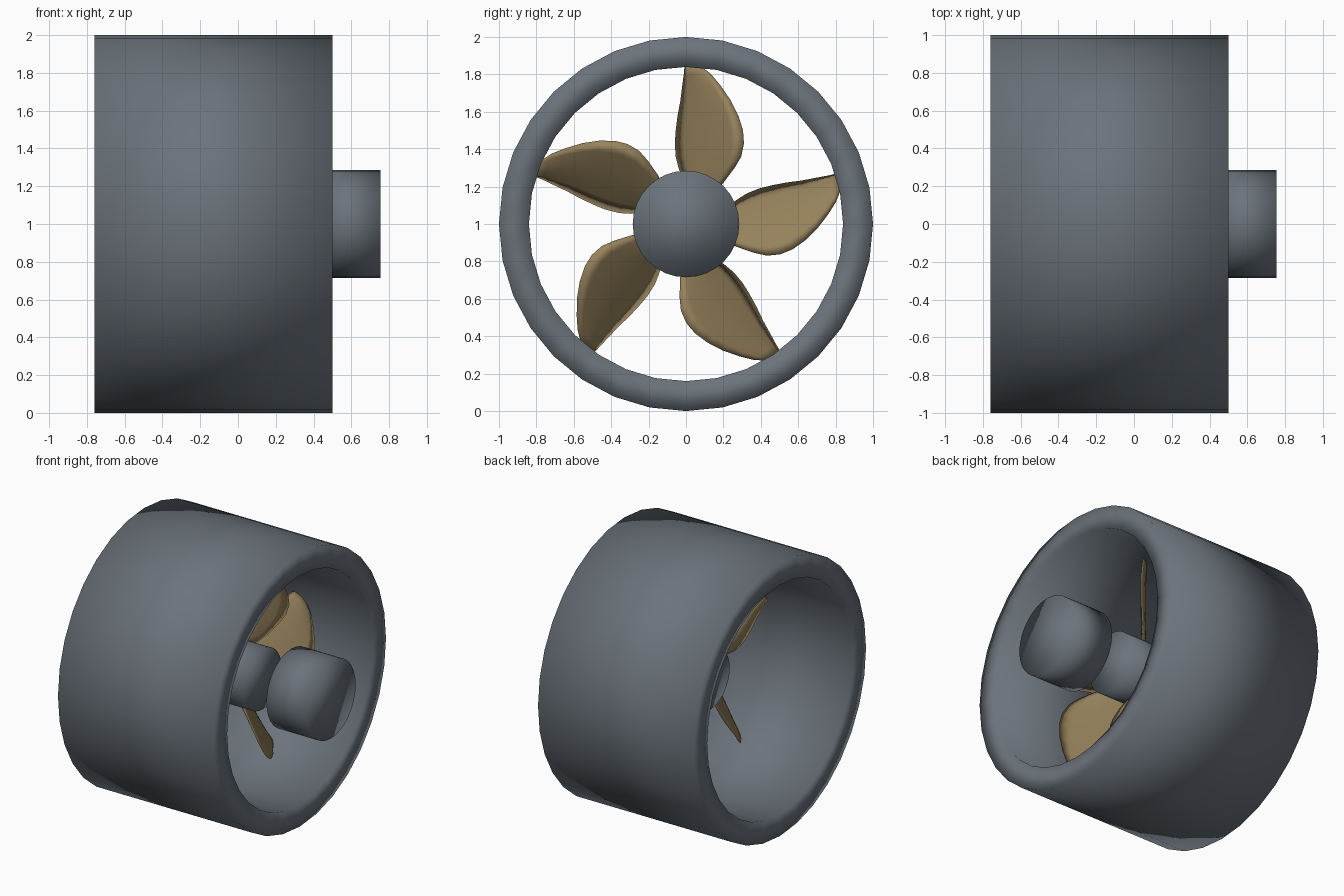
import bpy, bmesh, math
from mathutils import Matrix, Vector

cube = bpy.data.objects.get("Cube")
if cube:
    bpy.data.objects.remove(cube, do_unlink=True)

AXIS = Vector((0, 0, 1))  # the rotation axis runs along x at this height


def make_material(name, rgb):
    mat = bpy.data.materials.new(name)
    mat.use_nodes = True
    color = (*rgb, 1)
    mat.diffuse_color = color
    mat.node_tree.nodes["Principled BSDF"].inputs["Base Color"].default_value = color
    return mat


steel = make_material("slate grey", (0.147, 0.171, 0.198))
bronze = make_material("bronze", (0.305, 0.223, 0.107))


def finish(bm, name, mat):
    bmesh.ops.recalc_face_normals(bm, faces=bm.faces)
    for face in bm.faces:
        face.smooth = True
    mesh = bpy.data.meshes.new(name)
    bm.to_mesh(mesh)
    bm.free()
    mesh.materials.append(mat)
    obj = bpy.data.objects.new(name, mesh)
    obj.location = AXIS
    bpy.context.collection.objects.link(obj)
    return obj


def bridge(bm, a, b):
    for i in range(len(a)):
        j = (i + 1) % len(a)
        bm.faces.new((a[i], a[j], b[j], b[i]))


def lathe(name, profile, hollow=False, sides=32):
    """Turn (x, radius) points around the x axis."""
    bm = bmesh.new()
    rings = []
    for x, r in profile:
        angles = [math.tau * i / sides for i in range(sides)]
        rings.append([bm.verts.new((x, r * math.sin(a), r * math.cos(a))) for a in angles])
    for a, b in zip(rings, rings[1:]):
        bridge(bm, a, b)
    if hollow:
        bridge(bm, rings[-1], rings[0])
    else:
        bm.faces.new(rings[0])
        bm.faces.new(rings[-1])
    return finish(bm, name, steel)


# Duct ring, hub and nose cylinder
lathe("duct_ring", [(-0.76, 1), (0.5, 1), (0.5, 0.84), (-0.76, 0.84)], hollow=True)
lathe("hub", [(-0.2, 0.22), (0.2, 0.22)])
lathe("nose_cylinder", [(0.43, 0.285), (0.755, 0.285)])

# Blade sections: height, trailing edge y, leading edge y
SECTIONS = [(0.14, 0.02, 0.12), (0.22, -0.01, 0.2), (0.3, -0.04, 0.26),
            (0.36, -0.055, 0.295), (0.43, -0.06, 0.31), (0.5, -0.055, 0.305),
            (0.58, -0.045, 0.28), (0.66, -0.03, 0.24), (0.74, -0.02, 0.185),
            (0.8, -0.012, 0.135), (0.845, -0.008, 0.08)]
STEPS = 6


def make_blade(index):
    """Pitched lens-shaped blade, turned into place around the axis."""
    bm = bmesh.new()
    rings = []
    for z, start, end in SECTIONS:
        ring = []
        for i in range(2 * STEPS):
            t = i / STEPS if i <= STEPS else 2 - i / STEPS
            side = 1 if i <= STEPS else -1
            half = side * 0.016 * math.sin(math.pi * t)
            y = start + (end - start) * t
            x = (y - 0.1) * 0.95
            ring.append(bm.verts.new((x + half * 0.7, y - half * 0.7, z)))
        rings.append(ring)
    for a, b in zip(rings, rings[1:]):
        bridge(bm, a, b)
    bm.faces.new(rings[0])
    bm.faces.new(rings[-1])
    turn = Matrix.Rotation(-math.tau * index / 5, 4, "X")
    bmesh.ops.transform(bm, matrix=turn, verts=bm.verts)
    finish(bm, f"blade_{index + 1}", bronze)


for k in range(5):
    make_blade(k)
